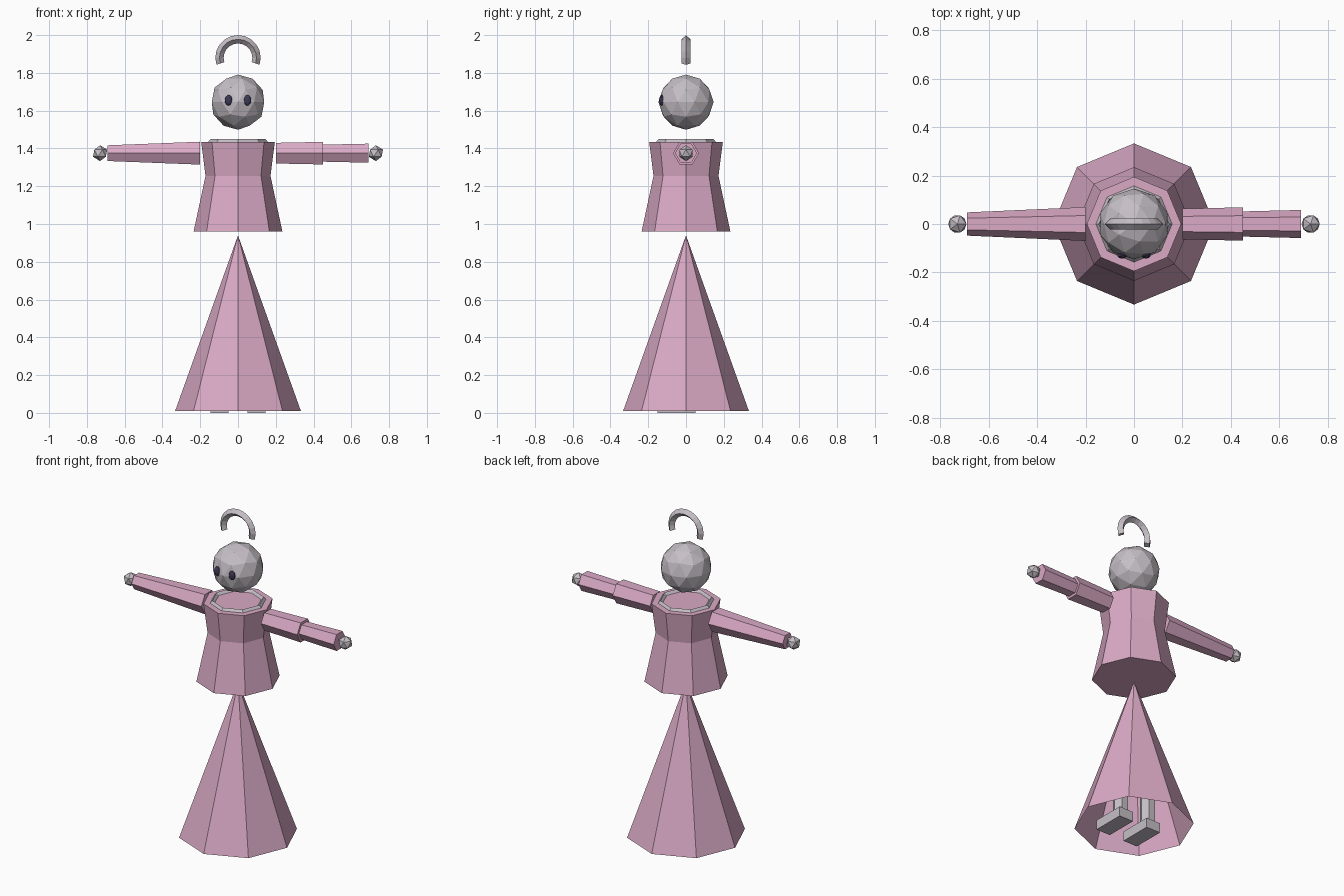
import bpy, bmesh, math
from mathutils import Matrix

if "Cube" in bpy.data.objects:
    bpy.data.objects.remove(bpy.data.objects["Cube"])


def material(name, rgb):
    m = bpy.data.materials.new(name)
    m.diffuse_color = (*rgb, 1)
    m.use_nodes = True
    m.node_tree.nodes["Principled BSDF"].inputs["Base Color"].default_value = m.diffuse_color
    return m


PINK = material("dusty pink", (0.70, 0.40, 0.56))
GREY = material("pale grey", (0.56, 0.52, 0.56))
NAVY = material("dark navy", (0.045, 0.04, 0.09))


def finish(name, bm, mat):
    bmesh.ops.recalc_face_normals(bm, faces=bm.faces)
    mesh = bpy.data.meshes.new(name)
    bm.to_mesh(mesh)
    bm.free()
    mesh.materials.append(mat)
    obj = bpy.data.objects.new(name, mesh)
    bpy.context.collection.objects.link(obj)
    return obj


def loft(name, rings, mat, closed=False, cap_start=True, cap_end=True):
    """Skin a list of point rings that all have the same length."""
    bm = bmesh.new()
    rows = [[bm.verts.new(p) for p in ring] for ring in rings]
    n = len(rows[0])
    pairs = list(zip(rows, rows[1:]))
    if closed:
        pairs.append((rows[-1], rows[0]))
    for a, b in pairs:
        for i in range(n):
            j = (i + 1) % n
            bm.faces.new((a[i], a[j], b[j], b[i]))
    if not closed:
        if cap_start:
            bm.faces.new(rows[0])
        if cap_end:
            bm.faces.new(rows[-1])
    return finish(name, bm, mat)


def angles(n):
    return [2 * math.pi * i / n for i in range(n)]


def ring_z(r, z, n, x=0, y=0):
    return [(x + r * math.cos(a), y + r * math.sin(a), z) for a in angles(n)]


def ring_x(r, x, z=1.375):
    return [(x, r * math.cos(a), z + r * math.sin(a)) for a in angles(6)]


def ball(name, loc, r, mat, subdivisions, scale=(1, 1, 1)):
    bm = bmesh.new()
    m = Matrix.Translation(loc) @ Matrix.Diagonal((*scale, 1))
    bmesh.ops.create_icosphere(bm, subdivisions=subdivisions, radius=r, matrix=m)
    return finish(name, bm, mat)


def box(name, loc, size, mat):
    bm = bmesh.new()
    m = Matrix.Translation(loc) @ Matrix.Diagonal((*size, 1))
    bmesh.ops.create_cube(bm, size=1, matrix=m)
    return finish(name, bm, mat)


# Skirt: open-bottomed cone
bm = bmesh.new()
rim = [bm.verts.new(p) for p in ring_z(0.333, 0.01, 8)]
apex = bm.verts.new((0, 0, 0.94))
for i in range(8):
    bm.faces.new((rim[i], rim[(i + 1) % 8], apex))
finish("skirt", bm, PINK)

# Torso with a narrow waist
loft("torso", [ring_z(r, z, 8) for r, z in ((0.235, 0.96), (0.172, 1.255), (0.195, 1.435))], PINK)

# Collar: diamond-section ring
loft("collar", [ring_z(r, z, 8) for r, z in
                ((0.16, 1.432), (0.145, 1.45), (0.128, 1.432), (0.145, 1.415))], GREY, closed=True)

# Sleeves: one long taper, the other in two flared pieces
loft("long_sleeve", [ring_x(0.07, -0.2), ring_x(0.048, -0.69)], PINK)
loft("upper_sleeve", [ring_x(0.063, 0.2), ring_x(0.069, 0.45)], PINK)
loft("lower_sleeve", [ring_x(0.052, 0.45), ring_x(0.058, 0.69)], PINK)

# Head
ball("head", (0, 0, 1.645), 0.146, GREY, 2)

# Paired parts
for side, s in (("left", -1), ("right", 1)):
    ball(side + "_hand", (s * 0.73, 0, 1.375), 0.042, GREY, 1)
    ball(side + "_eye", (s * 0.05, -0.129, 1.655), 0.02, NAVY, 2, (1, 0.7, 1.45))
    loft(side + "_leg", [ring_z(0.045, z, 6, s * 0.098) for z in (0.05, 0.45)], GREY)
    box(side + "_foot", (s * 0.098, -0.05, 0.03), (0.096, 0.2, 0.06), GREY)

# Halo: upright open arc with a diamond section
arc = []
for i in range(13):
    a = math.radians(-18 + 18 * i)
    arc.append([((0.098 + dr) * math.cos(a), dy, 1.88 + (0.098 + dr) * math.sin(a))
                for dr, dy in ((0.022, 0), (0, 0.023), (-0.022, 0), (0, -0.023))])
loft("halo", arc, GREY)
